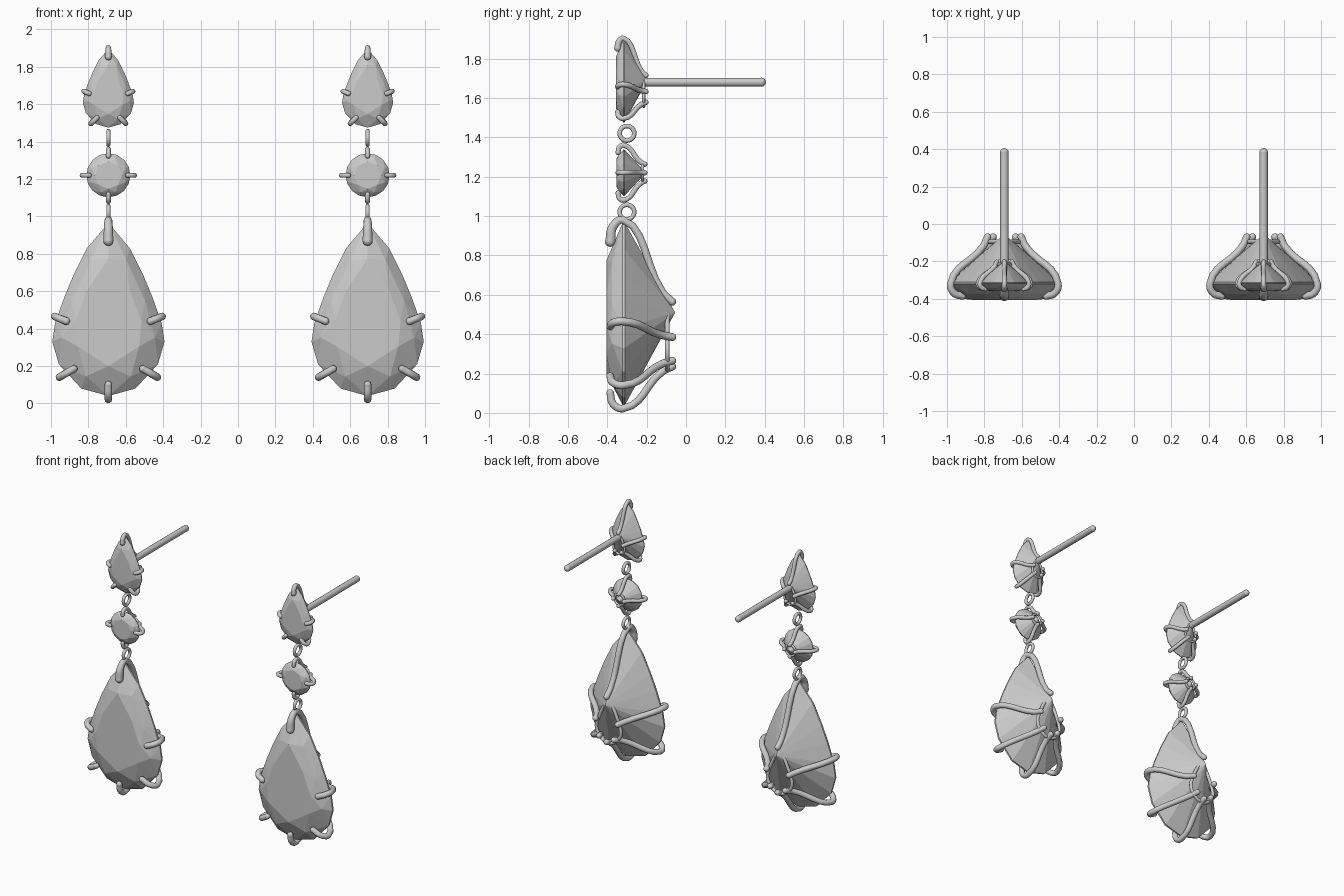
import bpy, bmesh, math
from mathutils import Vector, Matrix

cube = bpy.data.objects.get("Cube")
if cube:
    bpy.data.objects.remove(cube, do_unlink=True)

grey = bpy.data.materials.new("plain_grey")
grey.use_nodes = True
COLOUR = (0.6, 0.6, 0.6, 1)
grey.diffuse_color = COLOUR
grey.node_tree.nodes["Principled BSDF"].inputs["Base Color"].default_value = COLOUR

GIRDLE_Y = -0.315
# Right half of the pear outline, top to bottom
HALF_PEAR = [(0, .965), (.115, .83), (.185, .69), (.235, .57), (.285, .43),
             (.30, .33), (.265, .21), (.145, .08), (0, .04)]
PEAR = HALF_PEAR + [(-x, z) for x, z in HALF_PEAR[-2:0:-1]]
ROUND = [(.274 * math.sin(i * math.pi / 8), .274 * math.cos(i * math.pi / 8)) for i in range(16)]


def add_mesh(name, bm, smooth):
    mesh = bpy.data.meshes.new(name)
    bm.to_mesh(mesh)
    bm.free()
    for p in mesh.polygons:
        p.use_smooth = smooth
    mesh.materials.clear()
    mesh.materials.append(grey)
    obj = bpy.data.objects.new(name, mesh)
    bpy.context.collection.objects.link(obj)
    return obj


def tube(name, points, radii, cyclic=False):
    """Smooth wire through the points, with rounded ends."""
    curve = bpy.data.curves.new(name, 'CURVE')
    curve.dimensions = '3D'
    curve.bevel_depth = 1
    curve.bevel_resolution = 3
    curve.resolution_u = 6
    spline = curve.splines.new('BEZIER')
    spline.bezier_points.add(len(points) - 1)
    spline.use_cyclic_u = cyclic
    for bp, co, r in zip(spline.bezier_points, points, radii):
        bp.co = co
        bp.radius = r
        bp.handle_left_type = bp.handle_right_type = 'AUTO'
    temp = bpy.data.objects.new(name + "_path", curve)
    bpy.context.collection.objects.link(temp)
    dg = bpy.context.evaluated_depsgraph_get()
    mesh = bpy.data.meshes.new_from_object(temp.evaluated_get(dg))
    bm = bmesh.new()
    bm.from_mesh(mesh)
    bpy.data.objects.remove(temp, do_unlink=True)
    bpy.data.meshes.remove(mesh)
    if not cyclic:
        for i in (0, -1):
            bmesh.ops.create_uvsphere(bm, u_segments=12, v_segments=8, radius=radii[i],
                                      matrix=Matrix.Translation(points[i]))
    return add_mesh(name, bm, True)


def cut_stone(name, outline, centre_z, culet_z, place):
    """Faceted stone: table, crown break, girdle and pointed back."""
    def ring(points, scale, y):
        return [(x * scale, y, centre_z + (z - centre_z) * scale) for x, z in points]
    points = ring(outline[::2], .62, -.09) + ring(outline[1::2], .83, -.06)
    points += ring(outline, 1, -.007) + ring(outline, 1, .005) + [(0, .26, culet_z)]
    bm = bmesh.new()
    for p in points:
        bm.verts.new(place(p))
    bmesh.ops.convex_hull(bm, input=bm.verts)
    bmesh.ops.dissolve_limit(bm, angle_limit=.01, verts=bm.verts, edges=bm.edges)
    bmesh.ops.recalc_face_normals(bm, faces=bm.faces)
    add_mesh(name, bm, False)


def prong(name, front, outer, back, place, radius, front_radius=None):
    """Claw from the crown, round the girdle, to the basket at the back."""
    f, o, b = Vector(front), Vector(outer), Vector(back)
    knee = f.lerp(o, .7)
    near = b.lerp(o, .12)
    path = [(f, -.07), (knee, -.055), (o, -.005), (near, .195), (b, .245)]
    points = [place((p.x, y, p.y)) for p, y in path]
    radii = [radius] * 5
    if front_radius:
        radii[:2] = [front_radius, (front_radius + radius) / 2]
    tube(name, points, radii)


def setting(name, outline, prongs, centre_z, culet_z, basket, place, radius):
    cut_stone(name + "_stone", outline, centre_z, culet_z, place)
    for i, (f, o, b) in enumerate(prongs):
        top_claw = outline is PEAR and i == 0
        prong(f"{name}_prong_{i + 1}", f, o, b, place, radius,
              radius * 1.35 if top_claw else None)
    scale, lift = basket
    loop = [place((x * scale, .22, z * scale + lift)) for x, z in outline]
    tube(name + "_basket_wire", loop, [radius * .6] * len(loop), True)


def mirrored(f, o, b):
    return [tuple((s * x, z) for x, z in (f, o, b)) for s in (1, -1)]


TOP = ((0, .87), (0, .98), (0, .565))
SIDES = mirrored((.225, .44), (.287, .465), (.09, .385))
LOWER = mirrored((.185, .185), (.262, .14), (.06, .265))
BOTTOM = ((0, .1), (0, .022), (0, .235))
SMALL_LOWER = mirrored((.135, .155), (.205, .085), (.06, .265))
CROSS = [tuple((r * dx, r * dz) for r in (.24, .325, .1))
         for dx, dz in ((0, 1), (1, 0), (0, -1), (-1, 0))]


def placer(x, z, scale):
    return lambda p: Vector((x + p[0] * scale, GIRDLE_Y + p[1] * scale, z + p[2] * scale))


for side, x in (("right", -.693), ("left", .693)):
    # Large drop, small round link and small pear stud
    setting(side + "_drop", PEAR, [TOP] + SIDES + LOWER + [BOTTOM], .46, .51,
            (.33, .207), placer(x, 0, 1), .02)
    setting(side + "_round", ROUND, CROSS, 0, 0, (.33, 0), placer(x, 1.22, .43), .0135)
    setting(side + "_stud", PEAR, [TOP] + SIDES + SMALL_LOWER, .46, .51,
            (.33, .207), placer(x, 1.457, .455), .0135)

    # Linking rings
    for label, z in (("upper", 1.42), ("lower", 1.02)):
        bpy.ops.mesh.primitive_torus_add(
            major_radius=.037, minor_radius=.0115, major_segments=28, minor_segments=10,
            location=(x, -.3, z), rotation=(0, math.pi / 2, 0))
        ring = bpy.context.object
        ring.name = f"{side}_{label}_ring"
        ring.data.materials.append(grey)
        bpy.ops.object.shade_smooth()

    # Ear post
    tube(side + "_post", [Vector((x, y, 1.68)) for y in (-.2, .1, .383)], [.023] * 3)
